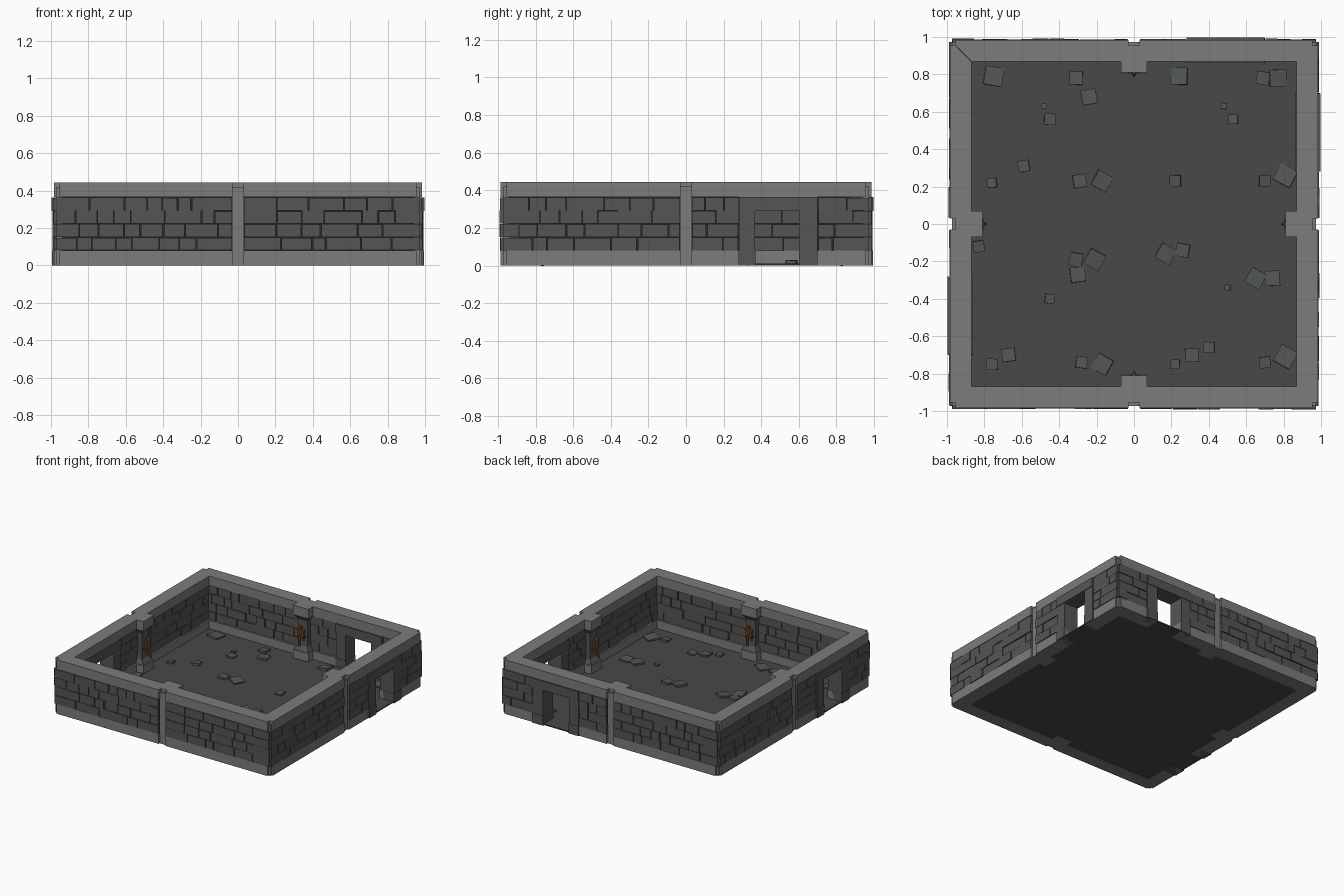
import bpy, bmesh, math, random
from mathutils import Matrix, Vector

if "Cube" in bpy.data.objects:
    bpy.data.objects.remove(bpy.data.objects["Cube"])

random.seed(7)


def mat(name, r, g, b):
    m = bpy.data.materials.new(name)
    m.diffuse_color = (r, g, b, 1)
    m.use_nodes = True
    m.node_tree.nodes["Principled BSDF"].inputs["Base Color"].default_value = m.diffuse_color
    return m


TRIM = mat("trim_stone", .20, .20, .20)
BRICK = mat("brick_stone", .095, .09, .088)
FLOOR = mat("floor_stone", .065, .065, .065)
SLAB = mat("slab_stone", .085, .095, .09)
DARK = mat("mortar", .02, .02, .02)
WOOD = mat("torch_wood", .30, .10, .02)
IRON = mat("iron", .04, .035, .03)


def box(bm, x0, x1, y0, y1, z0, z1, rot=None):
    """Box by extents, optionally rotated about its own centre."""
    c = Vector(((x0 + x1) / 2, (y0 + y1) / 2, (z0 + z1) / 2))
    m = Matrix.Translation(c) @ (rot or Matrix()) @ Matrix.Diagonal(
        (abs(x1 - x0), abs(y1 - y0), abs(z1 - z0), 1))
    bmesh.ops.create_cube(bm, size=1, matrix=m)


def prism(bm, pts, z0, z1):
    """Footprint polygon extruded from z0 to z1."""
    lo = [bm.verts.new((x, y, z0)) for x, y in pts]
    hi = [bm.verts.new((x, y, z1)) for x, y in pts]
    n = len(pts)
    bm.faces.new(lo[::-1])
    bm.faces.new(hi)
    for i in range(n):
        j = (i + 1) % n
        bm.faces.new((lo[i], lo[j], hi[j], hi[i]))


def loft(bm, rings):
    """Stack of rectangles: (z, half width, inner y)."""
    rows = [[bm.verts.new(p) for p in ((-w, -.96, z), (w, -.96, z), (w, y, z), (-w, y, z))]
            for z, w, y in rings]
    for a, b in zip(rows, rows[1:]):
        for i in range(4):
            j = (i + 1) % 4
            bm.faces.new((a[i], a[j], b[j], b[i]))
    bm.faces.new(rows[0][::-1])
    bm.faces.new(rows[-1])


def finish(bm, name, material, turn=0, mirror=1):
    bmesh.ops.transform(bm, verts=bm.verts,
                        matrix=Matrix.Rotation(turn, 4, 'Z') @ Matrix.Diagonal((mirror, 1, 1, 1)))
    bmesh.ops.recalc_face_normals(bm, faces=bm.faces)
    me = bpy.data.meshes.new(name)
    bm.to_mesh(me)
    bm.free()
    me.materials.append(material)
    ob = bpy.data.objects.new(name, me)
    bpy.context.collection.objects.link(ob)
    return ob


# mitred footprint of one wall, with corner and middle notches and a pillar bump
O, N, I = -.985, -.955, -.87
START = [(N, O), (-.03, O), (-.03, N), (.03, N), (.03, O)]
PILLAR = [(.07, I), (.07, -.81), (-.07, -.81), (-.07, I)]
LEFT_END = [(I, I), (N, N)]
RIGHT_END = [(-N, O), (-N, N), (-I, I)]


def wall(side, turn, door, mirror):
    # cap course along the top
    bm = bmesh.new()
    prism(bm, START + RIGHT_END + PILLAR + LEFT_END, .365, .443)
    finish(bm, side + "_wall_cap", TRIM, turn, mirror)

    # plinth, split where the doorway passes
    bm = bmesh.new()
    if door:
        prism(bm, START + [(.37, O), (.37, I)] + PILLAR + LEFT_END, 0, .08)
        prism(bm, [(.6, O)] + RIGHT_END + [(.6, I)], 0, .08)
    else:
        prism(bm, START + RIGHT_END + PILLAR + LEFT_END, 0, .08)
    finish(bm, side + "_wall_plinth", TRIM, turn, mirror)

    # slim posts standing in the notches
    bm = bmesh.new()
    box(bm, -.029, .029, -.972, -.94, 0, .42)
    box(bm, -.972, -.94, -.972, -.94, 0, .42)
    finish(bm, side + "_wall_posts", TRIM, turn)

    # courses of uneven bricks around a recessed core
    bm, core = bmesh.new(), bmesh.new()
    runs = [(-.975, -.03), (.03, .28), (.70, .975)] if door else [(-.975, -.03), (.03, .975)]
    for a, b in runs:
        box(core, max(a, -.95), min(b, .95), -.968, -.895, .08, .365)
        for row in range(4):
            u = a
            while u < b - .001:
                v = u + random.uniform(.07, .2)
                if v > b - .06:
                    v = b
                z = .08 + row * .071
                g = random.uniform(.001, .004)
                out = -.983 - random.uniform(0, .008)
                # the brick at each corner stays clear of the neighbouring wall's inner face
                box(bm, u + g, v - g, out, -.879 + random.uniform(-.006, .004),
                    z + .001, z + .071 - random.choice((.001, .001, .004)))
                u = v
    finish(core, side + "_wall_core", DARK, turn, mirror)
    finish(bm, side + "_wall_bricks", BRICK, turn, mirror)

    # pillar shaft with flared foot and head
    bm = bmesh.new()
    loft(bm, [(.075, .065, -.815), (.115, .043, -.84), (.325, .043, -.84), (.366, .065, -.815)])
    finish(bm, side + "_pillar", BRICK, turn)

    # torch leaning off the pillar, held by an iron bracket
    bm = bmesh.new()
    for x in (-.02, 0, .02):
        top = .29 if x == 0 else .265
        box(bm, x - .007, x + .007, -.826, -.81, .17, top,
            Matrix.Rotation(math.radians(-8), 4, 'X') @ Matrix.Rotation(x * 6, 4, 'Y'))
    bmesh.ops.create_cone(bm, cap_ends=True, segments=8, radius1=.008, radius2=.013, depth=.16,
                          matrix=Matrix.Translation((0, -.805, .205))
                          @ Matrix.Rotation(math.radians(8), 4, 'X'))
    finish(bm, side + "_torch", WOOD, turn)
    bm = bmesh.new()
    box(bm, -.028, .028, -.842, -.808, .19, .2)
    finish(bm, side + "_torch_bracket", IRON, turn)

    # doorway: two stacked jambs and a lintel
    if door:
        bm = bmesh.new()
        for a, b in ((.28, .37), (.6, .7)):
            box(bm, a, b, -.995, -.862, 0, .08)
            box(bm, a + .002, b - .002, -.992, -.865, .08, .29)
        box(bm, .282, .698, -.997, -.86, .29, .364)
        finish(bm, side + "_door_frame", BRICK, turn, mirror)


wall("front", 0, False, 1)
wall("right", math.pi / 2, True, 1)
wall("back", math.pi, True, -1)
wall("left", math.pi * 1.5, True, 1)

# floor
bm = bmesh.new()
box(bm, -.88, .88, -.88, .88, .002, .012)
for a, b in ((.37, .6),):       # thresholds in the three doorways
    box(bm, .88, .985, a, b, .002, .012)
    box(bm, a, b, .88, .985, .002, .012)
    box(bm, -.985, -.88, -b, -a, .002, .012)
finish(bm, "floor", FLOOR)

# loose tilted paving slabs: x, y, size (hundredths)
SLABS = [(-75, 79, 10), (-31, 78, 7), (-24, 68, 8), (-45, 56, 6), (-59, 31, 6), (-76, 22, 5),
         (-29, 23, 7), (-17, 23, 9), (24, 79, 9), (77, 78, 9), (69, 78, 7), (53, 56, 5),
         (22, 23, 6), (70, 23, 6), (81, 26, 10), (-83, -12, 6), (-31, -19, 7), (-21, -19, 9),
         (-30, -27, 8), (-45, -40, 5), (-67, -70, 7), (-76, -75, 6), (-28, -74, 6),
         (-17, -75, 9), (17, -16, 9), (26, -14, 7), (65, -29, 9), (74, -29, 8), (31, -70, 7),
         (40, -66, 6), (22, -75, 5), (70, -74, 6), (81, -71, 10), (48, 63, 3), (-48, 63, 3),
         (50, -34, 3)]
bm = bmesh.new()
for x, y, s in SLABS:
    x, y, h = x / 100, y / 100, s / 200
    spin = -.5 if s >= 9 and abs(y) < .78 else random.uniform(-.2, .2)
    rot = (Matrix.Rotation(spin, 4, 'Z') @ Matrix.Rotation(random.uniform(-.12, .12), 4, 'X')
           @ Matrix.Rotation(random.uniform(-.15, .15), 4, 'Y'))
    box(bm, x - h, x + h, y - h, y + h, .008, .026, rot)
finish(bm, "loose_slabs", SLAB)
